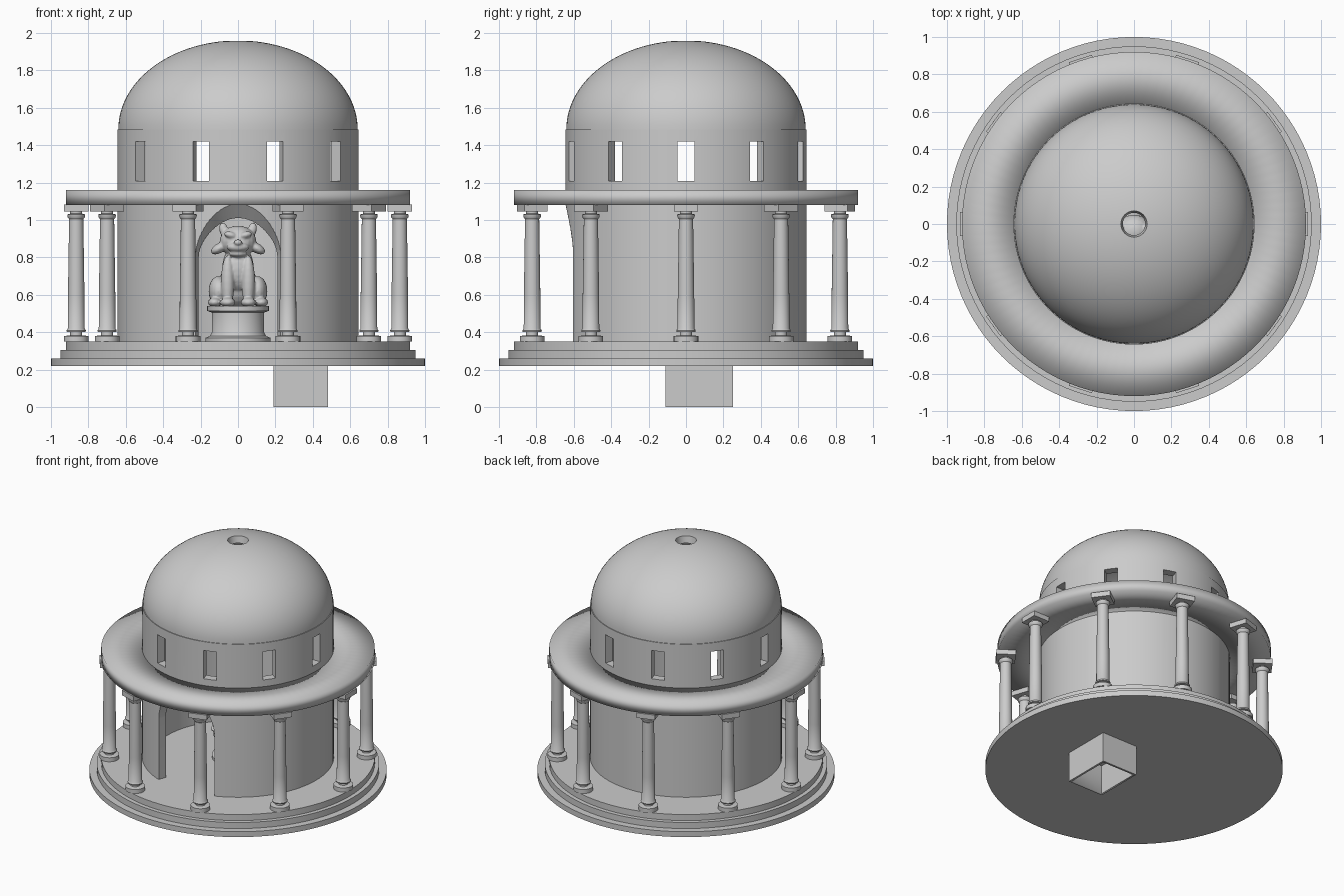
import bpy, bmesh, math
from mathutils import Matrix, Vector

if "Cube" in bpy.data.objects:
    bpy.data.objects.remove(bpy.data.objects["Cube"])

def finish(bm, name, angle=35):
    bmesh.ops.remove_doubles(bm, verts=bm.verts, dist=1e-5)
    bmesh.ops.recalc_face_normals(bm, faces=bm.faces)
    me = bpy.data.meshes.new(name)
    bm.to_mesh(me)
    bm.free()
    ob = bpy.data.objects.new(name, me)
    bpy.context.collection.objects.link(ob)
    smooth(ob, angle)
    return ob

def activate(ob):
    bpy.ops.object.select_all(action='DESELECT')
    ob.select_set(True)
    bpy.context.view_layer.objects.active = ob

def smooth(ob, angle):
    activate(ob)
    if angle >= 180:
        bpy.ops.object.shade_smooth()
    else:
        bpy.ops.object.shade_smooth_by_angle(angle=math.radians(angle))

def lathe(name, prof, n=96, closed=False, angle=35):
    """Revolve an (r, z) profile about z; closed joins last point to first."""
    bm = bmesh.new()
    rings = []
    for r, z in prof:
        if r == 0:
            rings.append([bm.verts.new((0, 0, z))] * n)
        else:
            rings.append([bm.verts.new((r * math.cos(2 * math.pi * i / n),
                                        r * math.sin(2 * math.pi * i / n), z)) for i in range(n)])
    pairs = list(zip(rings, rings[1:])) + ([(rings[-1], rings[0])] if closed else [])
    for a, b in pairs:
        for i in range(n):
            j = (i + 1) % n
            vs = list(dict.fromkeys([a[i], a[j], b[j], b[i]]))
            if len(vs) > 2:
                bm.faces.new(vs)
    return finish(bm, name, angle)

def add_box(bm, lo, hi, rot=0.0):
    lo, hi = Vector(lo), Vector(hi)
    m = Matrix.Rotation(rot, 4, 'Z') @ Matrix.Translation((lo + hi) / 2) @ Matrix.Diagonal((*(hi - lo), 1))
    bmesh.ops.create_cube(bm, size=1, matrix=m)

def cut(ob, cutter):
    mod = ob.modifiers.new("cut", 'BOOLEAN')
    mod.operation, mod.solver, mod.object = 'DIFFERENCE', 'EXACT', cutter
    activate(ob)
    bpy.ops.object.modifier_apply(modifier=mod.name)
    bpy.data.objects.remove(cutter)

# stepped round base
lathe("stepped_base", [(0, .22), (1, .22), (1, .26), (.95, .26), (.95, .305),
                       (.92, .305), (.92, .35), (0, .35)])

# hollow shaft under the base, open at the bottom
bm = bmesh.new()
add_box(bm, (.19, -.11, 0), (.48, .25, .23))
shaft = finish(bm, "cellar_shaft")
bm = bmesh.new()
add_box(bm, (.205, -.095, -.1), (.465, .235, .215))
cut(shaft, finish(bm, "shaft_cutter"))

# drum wall with ten windows and a splayed arched doorway
drum = lathe("drum_wall", [(.645, .345), (.645, 1.485), (.585, 1.485), (.585, .345)], closed=True)
bm = bmesh.new()
for k in range(10):
    add_box(bm, (-.045, -.75, 1.21), (.045, -.5, 1.42), math.radians(18 + 36 * k))
cut(drum, finish(bm, "window_cutter"))
bm = bmesh.new()
loops = []
for y, hw, rise in ((-.72, .265, .38), (-.48, .19, .08)):
    pts = [(-hw, .3)] + [(-hw * math.cos(math.pi * i / 32), .8 + rise * math.sin(math.pi * i / 32))
                         for i in range(33)] + [(hw, .3)]
    loops.append([bm.verts.new((x, y, z)) for x, z in pts])
n = len(loops[0])
for i in range(n):
    j = (i + 1) % n
    bm.faces.new((loops[0][i], loops[0][j], loops[1][j], loops[1][i]))
bm.faces.new(loops[0])
bm.faces.new(loops[1])
cut(drum, finish(bm, "door_cutter"))
smooth(drum, 35)

# flat porch roof ring, softly shaded
lathe("porch_roof", [(.64, 1.08), (.92, 1.08), (.92, 1.16), (.64, 1.16)], closed=True, angle=180)

# dome shell with a round opening at the top
def arc(r, h, z0, r_hole, steps=28):
    end = math.acos(r_hole / r)
    return [(r * math.cos(end * i / steps), z0 + h * math.sin(end * i / steps)) for i in range(steps + 1)]
lathe("dome", arc(.64, .475, 1.485, .07) + arc(.585, .425, 1.485, .06)[::-1], closed=True)

# colonnade: turned columns with square capitals
col = lathe("column", [(0, .35), (.066, .35), (.066, .38), (.032, .384), (.032, .402), (.05, .402),
                       (.052, .41), (.045, .42), (.044, .6), (.038, 1.005), (.046, 1.015),
                       (.048, 1.03), (.032, 1.034), (.032, 1.05), (0, 1.05)], n=24)
bm = bmesh.new()
add_box(bm, (-.065, -.065, 1.045), (.065, .065, 1.082))
cap = finish(bm, "capital")
for k in range(10):
    a = math.radians(18 + 36 * k)
    for part in (col, cap):
        ob = part if k == 0 else part.copy()
        if k:
            bpy.context.collection.objects.link(ob)
        ob.location = (.865 * math.sin(a), -.865 * math.cos(a), 0)
        ob.rotation_euler.z = a

# pedestal in the middle of the room
lathe("pedestal", [(0, .35), (.175, .35), (.175, .37), (.15, .38), (.14, .4), (.14, .505),
                   (.165, .515), (.165, .54), (0, .54)], n=48)

# seated guardian beast, fused from ellipsoids
bm = bmesh.new()
def blob(c, s, tilt=0, both=False):
    for sx in ((1, -1) if both else (1,)):
        m = (Matrix.Translation((c[0] * sx, c[1], c[2])) @ Matrix.Rotation(math.radians(tilt * sx), 4, 'Y')
             @ Matrix.Diagonal((*s, 1)))
        bmesh.ops.create_uvsphere(bm, u_segments=20, v_segments=12, radius=1, matrix=m)
blob((0, .05, .65), (.105, .11, .12))                       # rump
blob((0, -.02, .74), (.085, .09, .13))                      # chest
blob((.055, -.085, .67), (.036, .04, .14), 0, True)         # front legs
blob((.055, -.115, .56), (.04, .05, .026), 0, True)         # front paws
blob((.105, .01, .62), (.052, .095, .08), 0, True)          # haunches
blob((.125, -.06, .56), (.036, .06, .026), 0, True)         # hind paws
blob((0, .15, .68), (.04, .035, .1))                        # tail
blob((0, -.04, .885), (.098, .09, .085))                    # head
blob((0, -.115, .855), (.06, .045, .028))                   # upper muzzle
blob((0, -.1, .82), (.05, .04, .018))                       # jaw
blob((0, -.155, .88), (.022, .02, .016))                    # nose
blob((.04, -.11, .92), (.035, .025, .018), -15, True)       # brows
blob((.1, -.04, .85), (.05, .045, .026), 30, True)          # jowl tufts
blob((.075, -.02, .945), (.024, .02, .042), 15, True)       # ears
beast = finish(bm, "guardian_statue", 180)
mod = beast.modifiers.new("fuse", 'REMESH')
mod.mode, mod.voxel_size, mod.use_smooth_shade = 'VOXEL', .007, True
activate(beast)
bpy.ops.object.modifier_apply(modifier=mod.name)
